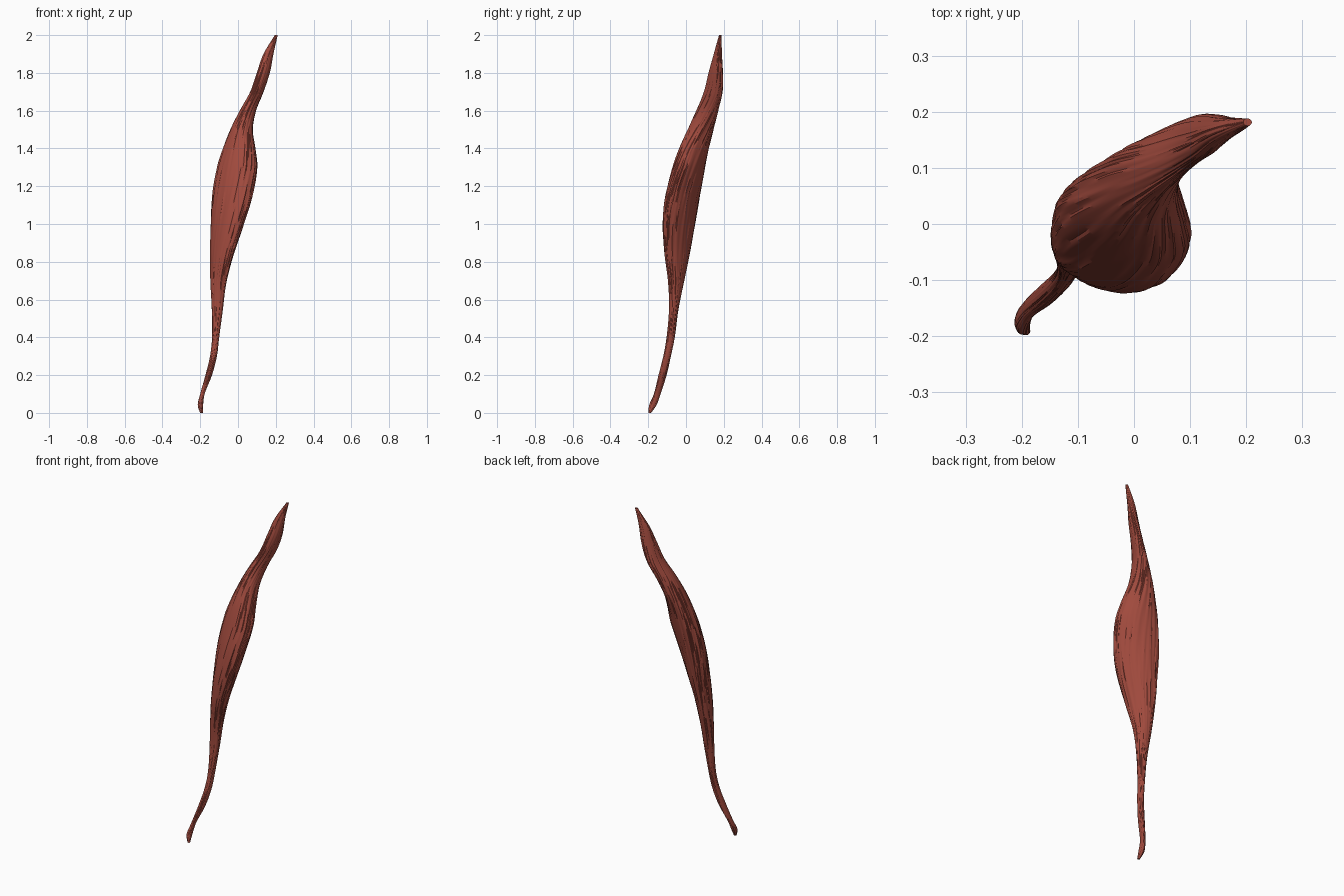
import bpy
import bmesh
import math
import random

random.seed(4)
SIDES = 96
RINGS = 140
RIDGE = 0.022

default = bpy.data.objects.get("Cube")
if default:
    bpy.data.objects.remove(default, do_unlink=True)


def make_material(name, colour):
    mat = bpy.data.materials.new(name)
    mat.use_nodes = True
    mat.diffuse_color = colour
    mat.node_tree.nodes["Principled BSDF"].inputs["Base Color"].default_value = colour
    return mat


# Stations along the belly: height, left edge, right edge, front edge, back edge, skew
STATIONS = [
    (0, -.2, -.185, -.198, -.185, 0),
    (.04, -.213, -.185, -.195, -.157, 0),
    (.1, -.2, -.177, -.17, -.135, 0),
    (.2, -.172, -.138, -.145, -.103, .1),
    (.3, -.148, -.112, -.12, -.08, .1),
    (.4, -.137, -.1, -.103, -.06, 0),
    (.55, -.139, -.08, -.09, -.04, -.1),
    (.7, -.146, -.06, -.095, -.01, -.3),
    (.85, -.147, -.02, -.114, .021, -.45),
    (1, -.143, .032, -.122, .048, -.5),
    (1.15, -.135, .076, -.108, .073, -.5),
    (1.3, -.11, .1, -.07, .1, -.4),
    (1.4, -.08, .091, -.035, .12, -.3),
    (1.5, -.04, .078, .01, .145, -.1),
    (1.6, .01, .095, .055, .17, .2),
    (1.7, .065, .135, .095, .193, .4),
    (1.8, .1, .168, .12, .195, .4),
    (1.9, .135, .187, .147, .19, .3),
    (2, .195, .21, .175, .188, 0),
]


def station_at(z):
    """Smooth interpolation of the stations with Hermite tangents."""
    last = len(STATIONS) - 1
    k = 0
    while k < last - 1 and STATIONS[k + 1][0] <= z:
        k += 1
    a, b = STATIONS[k], STATIONS[k + 1]
    before, after = STATIONS[max(k - 1, 0)], STATIONS[min(k + 2, last)]
    span = b[0] - a[0]
    t = (z - a[0]) / span
    result = []
    for c in range(1, len(a)):
        slope_a = (b[c] - before[c]) / (b[0] - before[0]) * span
        slope_b = (after[c] - a[c]) / (after[0] - a[0]) * span
        ease = t * t * (3 - 2 * t)
        result.append(a[c] + (b[c] - a[c]) * ease
                      + slope_a * t * (1 - t) ** 2
                      - slope_b * t * t * (1 - t))
    return result


# Each lengthwise fibre rises and sinks at its own pace
fibres = [(random.uniform(0, math.tau), random.uniform(5, 14)) for _ in range(SIDES)]


def add_ring(bm, z):
    x_low, x_high, y_low, y_high, skew = station_at(z)
    centre_x, centre_y = (x_low + x_high) / 2, (y_low + y_high) / 2
    half_x, half_y = (x_high - x_low) / 2, (y_high - y_low) / 2
    ring = []
    for i, (phase, pace) in enumerate(fibres):
        angle = math.tau * i / SIDES + z * 0.4
        swell = 1 + RIDGE * math.sin(phase + pace * z)
        across = math.cos(angle)
        along = skew * across + math.sqrt(1 - skew * skew) * math.sin(angle)
        ring.append(bm.verts.new((centre_x + half_x * across * swell,
                                  centre_y + half_y * along * swell, z)))
    return ring


# Muscle belly with its tapering tendon ends
bm = bmesh.new()
rings = [add_ring(bm, 2 * j / RINGS) for j in range(RINGS + 1)]
for low, high in zip(rings, rings[1:]):
    for i in range(SIDES):
        n = (i + 1) % SIDES
        bm.faces.new((low[i], low[n], high[n], high[i]))
bm.faces.new(rings[0][::-1])
bm.faces.new(rings[-1])
bmesh.ops.recalc_face_normals(bm, faces=bm.faces)

mesh = bpy.data.meshes.new("muscle_belly")
bm.to_mesh(mesh)
bm.free()
mesh.materials.append(make_material("muscle red", (0.36, 0.07, 0.048, 1)))
muscle = bpy.data.objects.new("muscle_belly", mesh)
bpy.context.collection.objects.link(muscle)

bpy.ops.object.select_all(action="DESELECT")
muscle.select_set(True)
bpy.context.view_layer.objects.active = muscle
bpy.ops.object.shade_smooth_by_angle(angle=math.radians(30))
